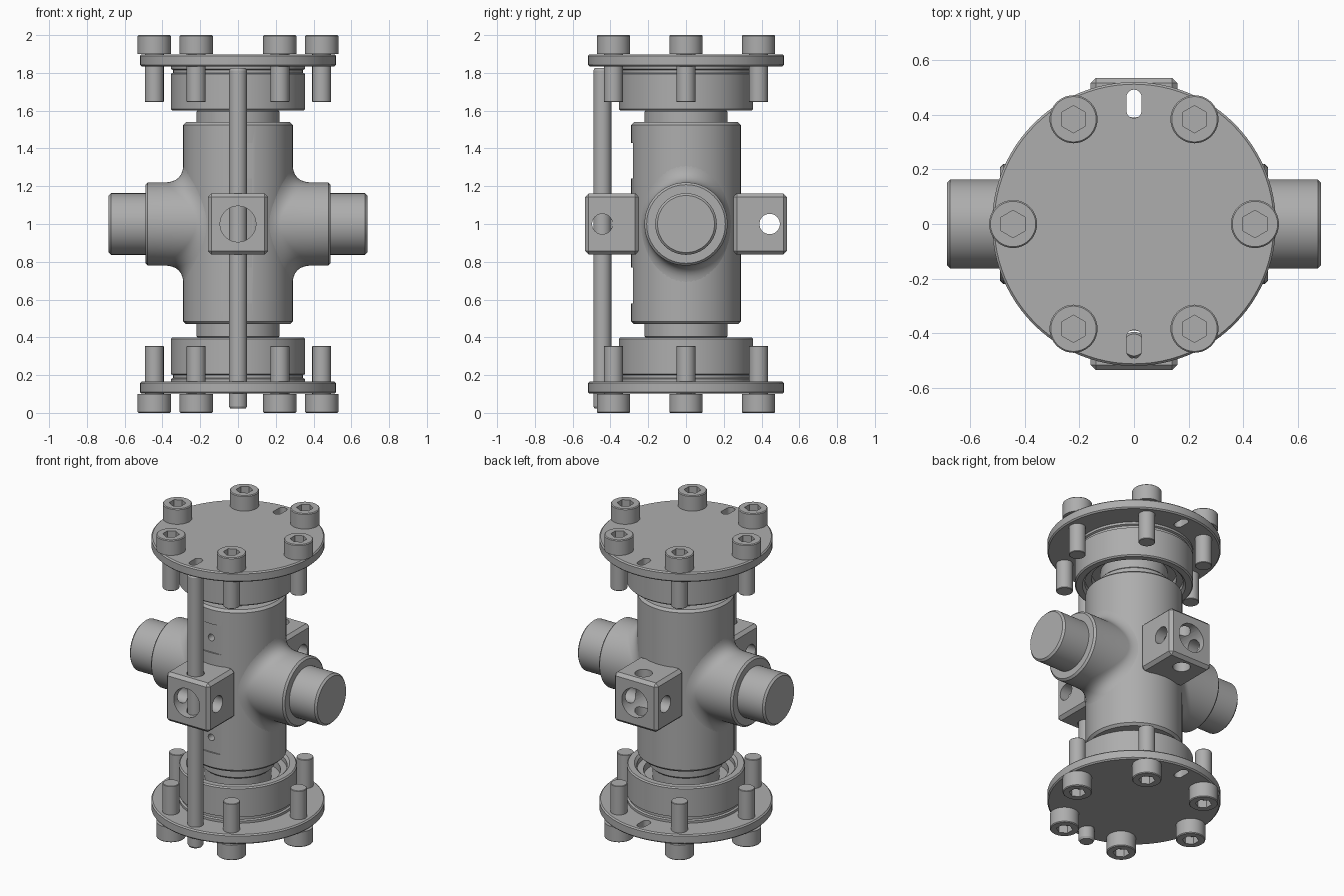
import bpy, bmesh
from math import sin, cos, pi, sqrt
from mathutils import Matrix, Vector

if "Cube" in bpy.data.objects:
    bpy.data.objects.remove(bpy.data.objects["Cube"])

steel = bpy.data.materials.new("plain grey steel")
steel.use_nodes = True
GREY = (0.42, 0.42, 0.42, 1)
steel.diffuse_color = GREY
steel.node_tree.nodes["Principled BSDF"].inputs["Base Color"].default_value = GREY
parts = []


def add(name, bm):
    bmesh.ops.recalc_face_normals(bm, faces=bm.faces)
    mesh = bpy.data.meshes.new(name)
    bm.to_mesh(mesh)
    bm.free()
    mesh.materials.append(steel)
    ob = bpy.data.objects.new(name, mesh)
    bpy.context.collection.objects.link(ob)
    parts.append(ob)
    return ob


def loft(name, rings):
    """Skin closed rings of points and cap both ends."""
    bm = bmesh.new()
    loops = [[bm.verts.new(p) for p in ring] for ring in rings]
    for a, b in zip(loops, loops[1:]):
        for i in range(len(a)):
            j = (i + 1) % len(a)
            bm.faces.new((a[i], a[j], b[j], b[i]))
    bm.faces.new(loops[0])
    bm.faces.new(loops[-1])
    return add(name, bm)


def lathe(name, profile, x=0, y=0, n=72):
    """Turn (radius, z) pairs about a vertical axis."""
    return loft(name, [[(x + r * cos(2 * pi * i / n), y + r * sin(2 * pi * i / n), z)
                        for i in range(n)] for r, z in profile])


def flip(profile, top):
    return [(r, 2 - z) for r, z in profile] if top else profile


def box(name, centre, size, bevel=0):
    bm = bmesh.new()
    bmesh.ops.create_cube(bm, size=1, matrix=Matrix.Translation(centre) @ Matrix.Diagonal((*size, 1)))
    if bevel:
        bmesh.ops.bevel(bm, geom=bm.edges[:], offset=bevel, segments=1, affect='EDGES')
    return add(name, bm)


def rod_cutter(centre, radius, length, axis, n=32):
    bm = bmesh.new()
    turn = Vector((0, 0, 1)).rotation_difference(Vector(axis)).to_matrix().to_4x4()
    bmesh.ops.create_cone(bm, cap_ends=True, segments=n, radius1=radius, radius2=radius,
                          depth=length, matrix=Matrix.Translation(centre) @ turn)
    return add("cutter", bm)


def slot_cutter(y, z):
    ring = [(0.028 * cos(2 * pi * i / 32), y + 0.028 * sin(2 * pi * i / 32)
             + (0.024 if i < 16 else -0.024)) for i in range(32)]
    return loft("cutter", [[(px, py, h) for px, py in ring] for h in (z - 0.1, z + 0.1)])


def carve(ob, cutters):
    """Subtract the cutters, keep the result and discard them."""
    for c in cutters:
        mod = ob.modifiers.new("cut", 'BOOLEAN')
        mod.operation, mod.solver, mod.object = 'DIFFERENCE', 'EXACT', c
    bpy.context.view_layer.update()
    graph = bpy.context.evaluated_depsgraph_get()
    mesh = bpy.data.meshes.new_from_object(ob.evaluated_get(graph))
    ob.modifiers.clear()
    ob.data = mesh
    for c in cutters:
        parts.remove(c)
        bpy.data.objects.remove(c)


# Main body with two shallow front flats, each with a small drilled hole
R = 0.29
body = lathe("body", [(R - 0.015, 0.47), (R, 0.485), (R, 1.525), (R - 0.015, 1.54)], n=96)
cuts = []
for z in (0.675, 1.335):
    cuts += [box("cutter", (0, -0.33, z), (0.3, 0.1, 0.19)),
             rod_cutter((0, -0.27, z), 0.022, 0.08, (0, 1, 0), 20)]
carve(body, cuts)

# Side arms: filleted root, stepped end, plug
A = 0.22


def arm_ring(side, x, r, n=72):
    return [(side * x, r * cos(2 * pi * i / n), 1 + r * sin(2 * pi * i / n)) for i in range(n)]


def root_ring(side, t, n=72):
    ring = []
    for i in range(n):
        c, s = cos(2 * pi * i / n), sin(2 * pi * i / n)
        f = 0.035 + 0.065 * s * s
        xb = sqrt(R * R - (A * c) ** 2)
        xe = sqrt(R * R - ((A + f) * c) ** 2) - 0.001
        x = (1 - t) ** 2 * xe + 2 * t * (1 - t) * xb + t * t * (xb + f)
        r = A + f * (1 - t) ** 2
        ring.append((side * x, r * c, 1 + r * s))
    return ring


for side, label in ((1, "left"), (-1, "right")):
    rings = [arm_ring(side, 0.05, 0.2)] + [root_ring(side, k / 8) for k in range(9)]
    rings += [arm_ring(side, x, r) for x, r in ((0.478, A), (0.49, 0.208))]
    loft(label + "_arm", rings)
    loft(label + "_plug", [arm_ring(side, x, r) for x, r in
                           ((0.45, 0.163), (0.673, 0.163), (0.685, 0.151))])

# Neck, collar, flange plate and screws at both ends
for top, label in ((False, "lower"), (True, "upper")):
    lathe(label + "_neck", flip([(0.2, 0.2), (0.2, 0.39), (0.21, 0.395), (0.22, 0.405),
                                 (0.22, 0.48)], top))
    lathe(label + "_collar", flip([(0.345, 0.16), (0.355, 0.165), (0.355, 0.18), (0.343, 0.185),
                                   (0.343, 0.2), (0.355, 0.205), (0.355, 0.392), (0.347, 0.4),
                                   (0.31, 0.4), (0.295, 0.385), (0.295, 0.355), (0.255, 0.355),
                                   (0.255, 0.31), (0.1, 0.31)], top))
    plate = lathe(label + "_flange", flip([(0.512, 0.102), (0.52, 0.11), (0.52, 0.157),
                                           (0.512, 0.165)], top), n=96)
    zc = 1.87 if top else 0.13
    carve(plate, [slot_cutter(y, zc) for y in (-0.44, 0.44)])

    master = lathe(label + "_screw_1", flip([(0.083, 0), (0.088, 0.005), (0.088, 0.101), (0.05, 0.101),
                                             (0.05, 0.352), (0.047, 0.355)], top), n=40)
    carve(master, [rod_cutter((0, 0, 2 if top else 0), 0.05, 0.1, (0, 0, 1), 6)])
    for k in range(6):
        screw = master if k == 0 else master.copy()
        if k:
            screw.name = f"{label}_screw_{k + 1}"
            bpy.context.collection.objects.link(screw)
            parts.append(screw)
        screw.location = (0.443 * cos(k * pi / 3), 0.443 * sin(k * pi / 3), 0)

# Drilled guide blocks front and back
for side, label in ((-1, "front"), (1, "back")):
    block = box(label + "_guide_block", (0, side * 0.393, 1), (0.32, 0.285, 0.324), 0.02)
    y = side * 0.443
    carve(block, [rod_cutter((0, side * 0.44, 1), 0.095, 0.34, (0, 1, 0)),
                  rod_cutter((0, y, 1), 0.054, 0.5, (1, 0, 0)),
                  rod_cutter((0, y, 1), 0.053, 0.5, (0, 0, 1))])

# Long guide rod through the front block
lathe("guide_rod", [(0.04, 0.022), (0.048, 0.035), (0.048, 1.812), (0.04, 1.825)], y=-0.443, n=32)

# Smooth the round surfaces, keep edges sharp
bpy.ops.object.select_all(action='DESELECT')
for ob in parts:
    ob.select_set(True)
bpy.context.view_layer.objects.active = parts[0]
bpy.ops.object.shade_smooth_by_angle(angle=0.52)
